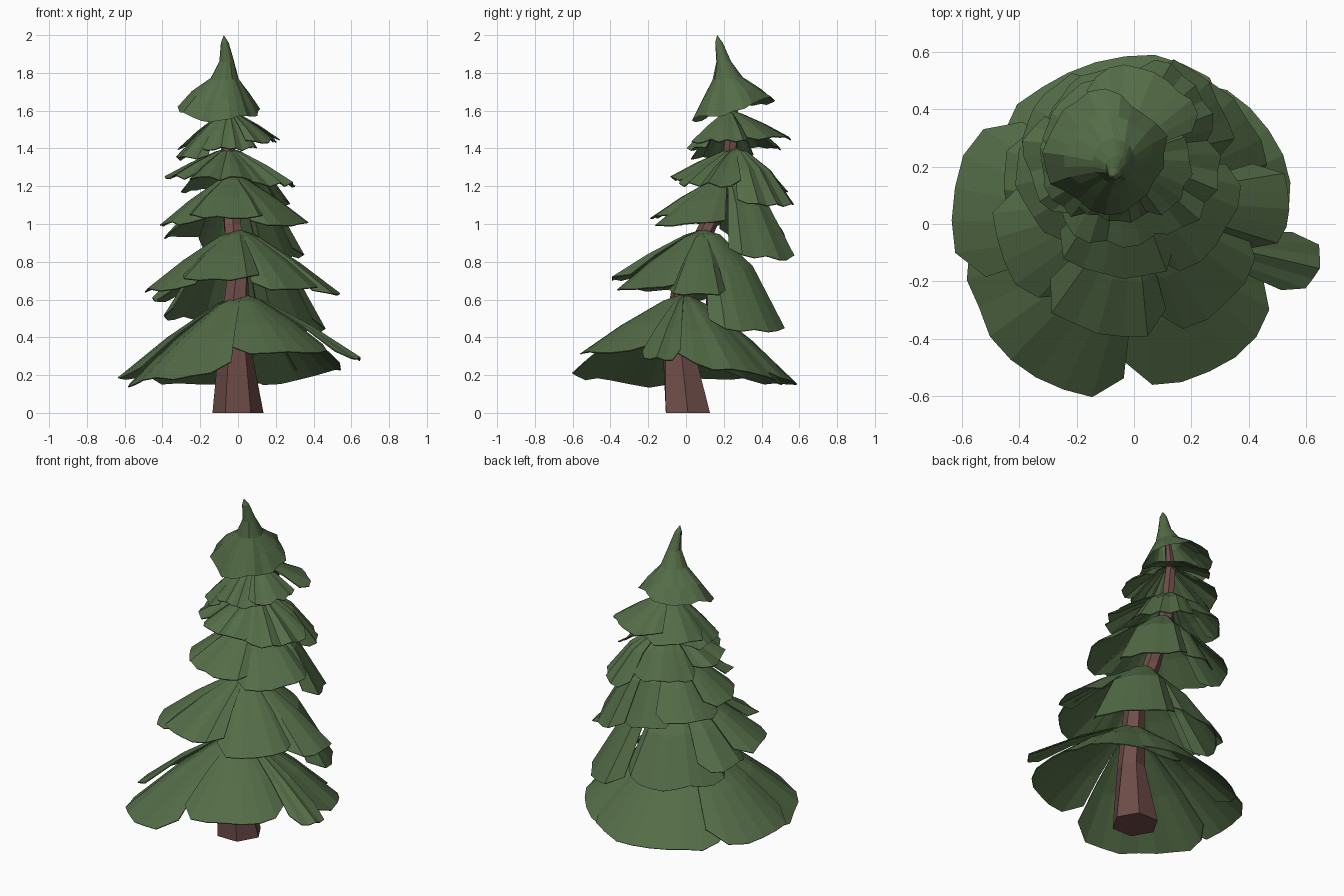
import bpy, bmesh, random
from math import sin, cos, radians, pi

if "Cube" in bpy.data.objects:
    bpy.data.objects.remove(bpy.data.objects["Cube"])

random.seed(4)


def material(name, col):
    m = bpy.data.materials.new(name)
    m.diffuse_color = (*col, 1)
    m.use_nodes = True
    m.node_tree.nodes["Principled BSDF"].inputs["Base Color"].default_value = m.diffuse_color
    return m


GREEN = material("needles", (0.088, 0.15, 0.063))
BROWN = material("bark", (0.16, 0.075, 0.067))


def make(name, bm, mat):
    bmesh.ops.recalc_face_normals(bm, faces=bm.faces)
    me = bpy.data.meshes.new(name)
    bm.to_mesh(me)
    bm.free()
    ob = bpy.data.objects.new(name, me)
    me.materials.append(mat)
    bpy.context.collection.objects.link(ob)
    return ob


def bridge(bm, a, b, closed):
    n = len(a)
    for i in range(n if closed else n - 1):
        j = (i + 1) % n
        bm.faces.new((a[i], a[j], b[j], b[i]))


# Trunk: six-sided, leaning back as it rises
bm = bmesh.new()
prev = None
for k, (x, y, z, r) in enumerate([(0, .01, 0, .135), (-.02, -.05, .4, .08),
                                  (0, 0, .75, .058), (-.03, .12, 1.0, .05),
                                  (-.05, .23, 1.3, .042), (-.06, .25, 1.6, .03),
                                  (-.07, .21, 1.8, .015)]):
    ring = [bm.verts.new((x + r * cos(i * pi / 3 + .2 * k), y + r * sin(i * pi / 3 + .2 * k), z))
            for i in range(6)]
    if prev:
        bridge(bm, prev, ring, True)
    else:
        bm.faces.new(ring)
    prev = ring
bm.faces.new(prev)
make("trunk", bm, BROWN)


# One drooping branch: a fan of flat strips; its rounded ends rise up the cone
def fan(bm, apex, ang, half, reach, zr, tilt=0, bulge=0):
    n = max(6, round(half / 5))
    ax, ay, az = apex
    jit = [random.uniform(-1, 1) for _ in range(n + 1)]
    tip = bm.verts.new((ax, ay, az))
    prev = None
    for t, f in ((.2, .12 - bulge * .45), (.6, .52 - bulge), (1, 1)):
        row = []
        for i in range(n + 1):
            u = 2 * i / n - 1
            a = radians(ang + u * half)
            cut = 1 - .17 * t * abs(u) ** 5
            r = reach * t * cut + .012 * t * jit[i]
            z = az + (zr + tilt * u - az) * f * cut + .012 * t * jit[-i - 1] - .02 * t * u * u
            row.append(bm.verts.new((ax + r * cos(a), ay + r * sin(a), z)))
        if prev:
            bridge(bm, prev, row, False)
        else:
            for i in range(n):
                bm.faces.new((tip, row[i], row[i + 1]))
        prev = row


# Tiers: apex, then branches as (direction, half width, reach, rim height, tilt, bulge)
tiers = {
    "bottom_tier": ((.02, -.01, .63), [(168, 30, .665, .19), (105, 50, .6, .16), (42, 46, .555, .2, -.07),
                                       (221, 43, .635, .17, .05), (301, 37, .56, .32), (-13, 11, .64, .29)]),
    "second_tier": ((0, .09, .97), [(255, 31, .49, .71), (206, 30, .5, .65), (312, 32, .49, .66),
                                    (-4, 20, .53, .62), (40, 36, .48, .43, 0, .15), (125, 52, .42, .5, 0, .06),
                                    (168, 25, .46, .6)]),
    "third_tier": ((-.03, .22, 1.26), [(264, 37, .41, 1.04), (202, 38, .38, 1.0), (322, 36, .43, 1.0),
                                       (38, 37, .39, .82, 0, .15), (98, 34, .31, .87, 0, .1),
                                       (150, 38, .36, .93)]),
    "fourth_tier": ((-.05, .26, 1.4), [(262, 40, .33, 1.24), (194, 38, .33, 1.25), (328, 38, .36, 1.21),
                                       (40, 38, .34, 1.1, 0, .13), (118, 50, .28, 1.18, 0, .08)]),
    "fifth_tier": ((-.05, .23, 1.6), [(270, 50, .22, 1.4), (192, 48, .27, 1.35), (-18, 46, .25, 1.44),
                                      (68, 48, .32, 1.46), (132, 44, .28, 1.4)]),
}
for name, (apex, fans) in tiers.items():
    bm = bmesh.new()
    for f in fans:
        fan(bm, apex, *f)
    ob = make(name, bm, GREEN)
    sol = ob.modifiers.new("thickness", "SOLIDIFY")
    sol.thickness = .006
    sol.offset = 0

# Crown: bent pointed cap with a tilted, pleated rim
bm = bmesh.new()
N = 24
tip = bm.verts.new((-.075, .165, 2))
prev = None
for x, y, z, r in [(-.07, .175, 1.96, .02), (-.06, .2, 1.86, .038), (-.07, .22, 1.77, .075),
                   (-.09, .24, 1.69, .145), (-.1, .25, 1.605, .207)]:
    ring = []
    for i in range(N):
        a = 2 * pi * i / N
        rr = r * (1 + r * .35 * sin(4 * a + .6) + random.uniform(-.05, .05))
        ring.append(bm.verts.new((x + rr * cos(a), y + rr * sin(a),
                                  z + r * r * (1.2 * sin(a) - .4 * cos(3 * a) + random.uniform(-.3, .3)))))
    if prev:
        bridge(bm, prev, ring, True)
    else:
        for i in range(N):
            bm.faces.new((tip, ring[i], ring[(i + 1) % N]))
    prev = ring
make("crown", bm, GREEN)
